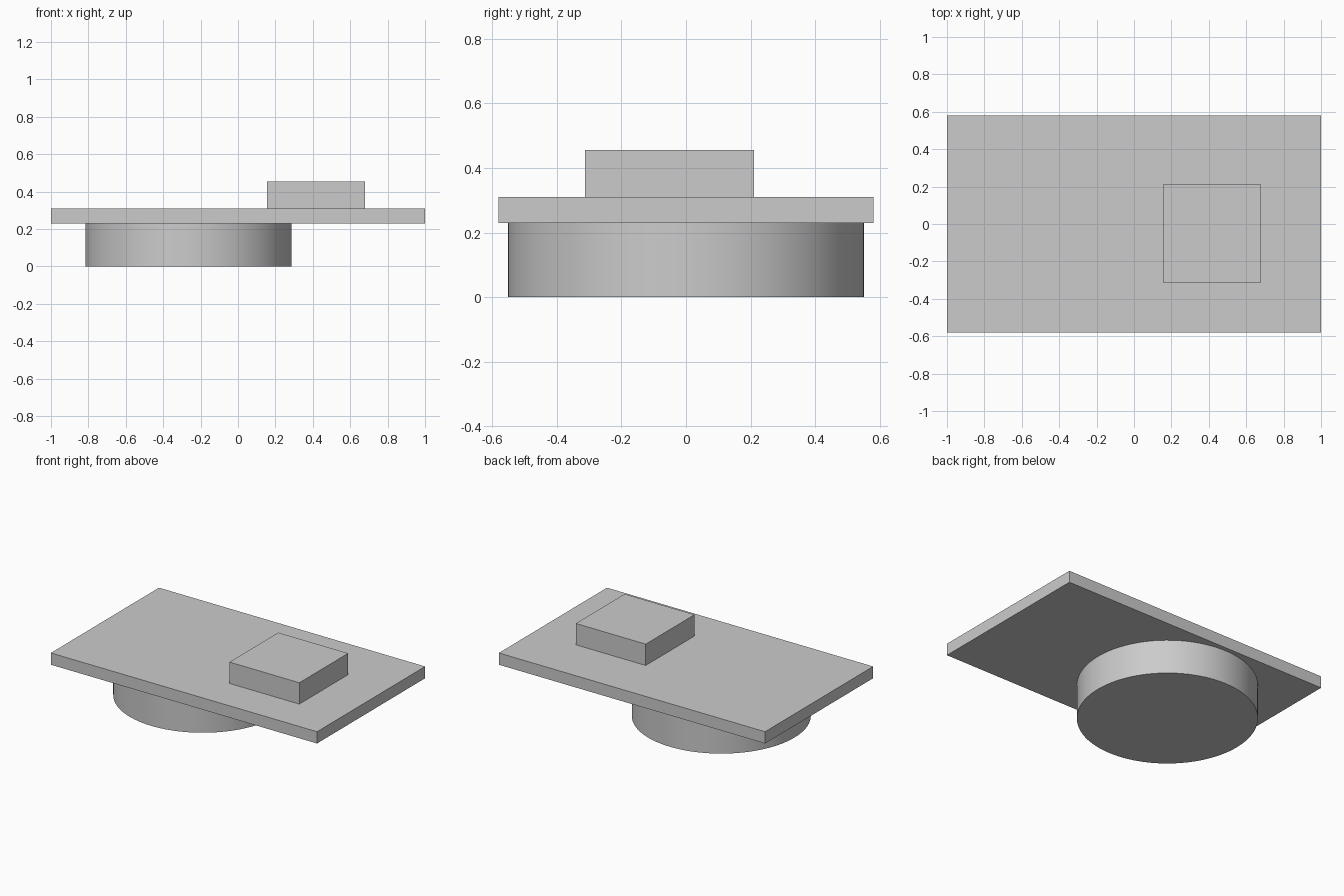
import bpy
import math

cube = bpy.data.objects.get("Cube")
if cube:
    bpy.data.objects.remove(cube, do_unlink=True)

# One plain grey for every part
grey = bpy.data.materials.new("light_grey")
grey.use_nodes = True
grey.diffuse_color = (0.6, 0.6, 0.6, 1)
grey.node_tree.nodes["Principled BSDF"].inputs["Base Color"].default_value = (0.6, 0.6, 0.6, 1)


def finish(name):
    obj = bpy.context.object
    obj.name = name
    obj.data.materials.append(grey)
    return obj


def box(name, low, high):
    centre = [(a + b) / 2 for a, b in zip(low, high)]
    bpy.ops.mesh.primitive_cube_add(size=1, location=centre)
    obj = finish(name)
    obj.scale = [b - a for a, b in zip(low, high)]
    bpy.ops.object.transform_apply(location=False, rotation=False, scale=True)
    return obj


# Flat rectangular plate
box("plate", (-1, -0.58, 0.23), (1, 0.58, 0.31))

# Square block on top of the plate
box("top_block", (0.155, -0.313, 0.31), (0.68, 0.211, 0.455))

# Round drum under the plate
bpy.ops.mesh.primitive_cylinder_add(vertices=96, radius=0.551, depth=0.23,
                                    location=(-0.265, 0, 0.115))
finish("base_drum")
bpy.ops.object.shade_smooth_by_angle(angle=math.radians(30))
